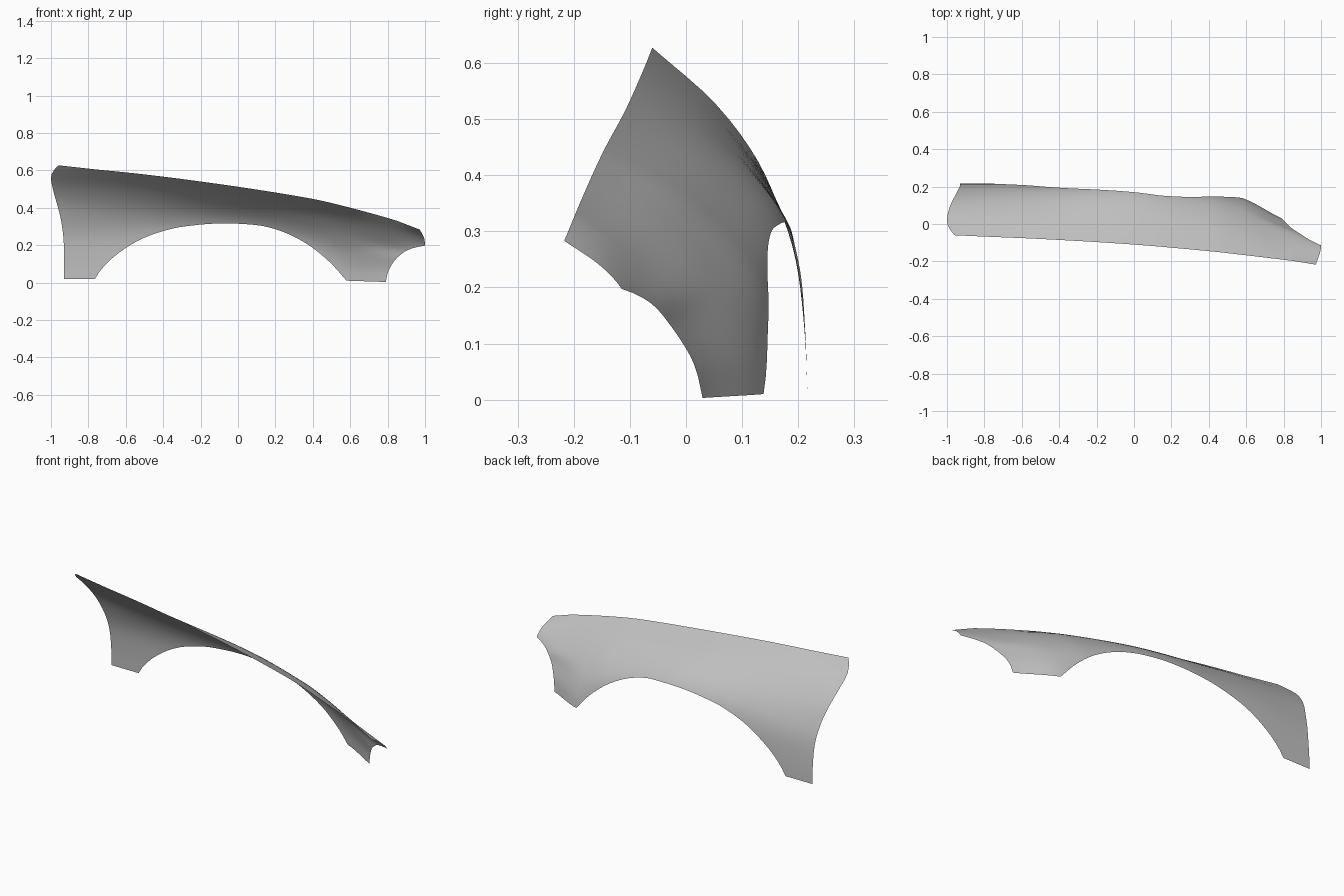
import bpy, bmesh

cube = bpy.data.objects.get("Cube")
if cube:
    bpy.data.objects.remove(cube)


def curve(pts, t):
    """Smooth cubic through (t, value) points."""
    n = len(pts)
    if t <= pts[0][0]:
        return pts[0][1]
    if t >= pts[-1][0]:
        return pts[-1][1]
    i = max(k for k in range(n - 1) if pts[k][0] <= t)

    def slope(k):
        a, b = pts[max(k - 1, 0)], pts[min(k + 1, n - 1)]
        return (b[1] - a[1]) / (b[0] - a[0])
    (t0, a), (t1, b) = pts[i], pts[i + 1]
    h = t1 - t0
    u = (t - t0) / h
    return (a * (1 + 2 * u) * (1 - u) ** 2 + slope(i) * h * u * (1 - u) ** 2
            + b * u * u * (3 - 2 * u) + slope(i + 1) * h * u * u * (u - 1))


# Height of the upper edge along the length
TOP = [(-1, .627), (-.5, .578), (0, .512), (.4, .447), (.58, .405),
       (.79, .348), (1, .283)]
# Lower edge: wheel arch and the scooped front corner
ARCH = [(-.77, .02), (-.7, .105), (-.6, .185), (-.5, .24), (-.4, .275),
        (-.3, .298), (-.1, .316), (.1, .307), (.2, .285), (.3, .245),
        (.4, .185), (.5, .1), (.58, .01)]
SCOOP = [(.79, .003), (.8, .05), (.82, .092), (.85, .132), (.9, .17),
         (.95, .188), (1, .197)]
# Sideways position of each cross-section, from upper edge down to the ground
DEPTHS = (0, .15, .3, .45, .6, .8, 1)
SECTIONS = [
    (-1, (-.06, .047, .12, .165, .195, .211, .217)),
    (-.5, (-.08, .04, .125, .178, .203, .212, .215)),
    (0, (-.11, .035, .135, .187, .197, .2, .205)),
    (.4, (-.145, -.02, .06, .117, .149, .165, .17)),
    (.58, (-.165, -.062, .008, .058, .095, .125, .14)),
    (.79, (-.19, -.12, -.065, -.022, -.003, .02, .03)),
    (1, (-.217, -.155, -.115, -.097, -.085, -.07, -.06)),
]
# Sideways shift of the rear and front end edges with depth
REAR = [(0, .04), (.05, .012), (.1, 0), (.2, .01), (.44, .05), (.65, .068), (1, .07)]
FRONT = [(0, -.028), (.15, -.006), (.3, 0), (1, 0)]


def lower_edge(s):
    if s <= -.77:
        return .02
    if s < .58:
        return curve(ARCH, s)
    if s <= .79:
        return .01 - .007 * (s - .58) / .21
    return curve(SCOOP, s)


def point(s, f):
    top = curve(TOP, s)
    z = top + (lower_edge(s) - top) * f
    v = (top - z) / top
    y = curve([(x, curve(list(zip(DEPTHS, ys)), v)) for x, ys in SECTIONS], s)
    x = (s + curve(REAR, v) * max(0, (-s - .75) / .25)
         + curve(FRONT, v) * max(0, (s - .85) / .15))
    return x, y, z


# Column positions, with exact breaks at the corners
spans = [(-1, -.77, 8), (-.77, .58, 48), (.58, .79, 8), (.79, .85, 8), (.85, 1, 8)]
stations = [a + (b - a) * k / n for a, b, n in spans for k in range(n)] + [1]
ROWS = 24

# Fender panel: one curved sheet
bm = bmesh.new()
grid = [[bm.verts.new(point(s, r / ROWS)) for r in range(ROWS + 1)] for s in stations]
for a, b in zip(grid, grid[1:]):
    for r in range(ROWS):
        bm.faces.new((a[r], a[r + 1], b[r + 1], b[r]))
bm.normal_update()
if sum(f.normal.z for f in bm.faces) < 0:
    bmesh.ops.reverse_faces(bm, faces=bm.faces[:])
mesh = bpy.data.meshes.new("fender_panel")
bm.to_mesh(mesh)
bm.free()
mesh.shade_smooth()
panel = bpy.data.objects.new("fender_panel", mesh)
bpy.context.collection.objects.link(panel)

# Plain grey metal
grey = bpy.data.materials.new("light_grey")
grey.use_nodes = True
color = (.55, .55, .55, 1)
grey.diffuse_color = color
grey.node_tree.nodes["Principled BSDF"].inputs["Base Color"].default_value = color
mesh.materials.append(grey)
